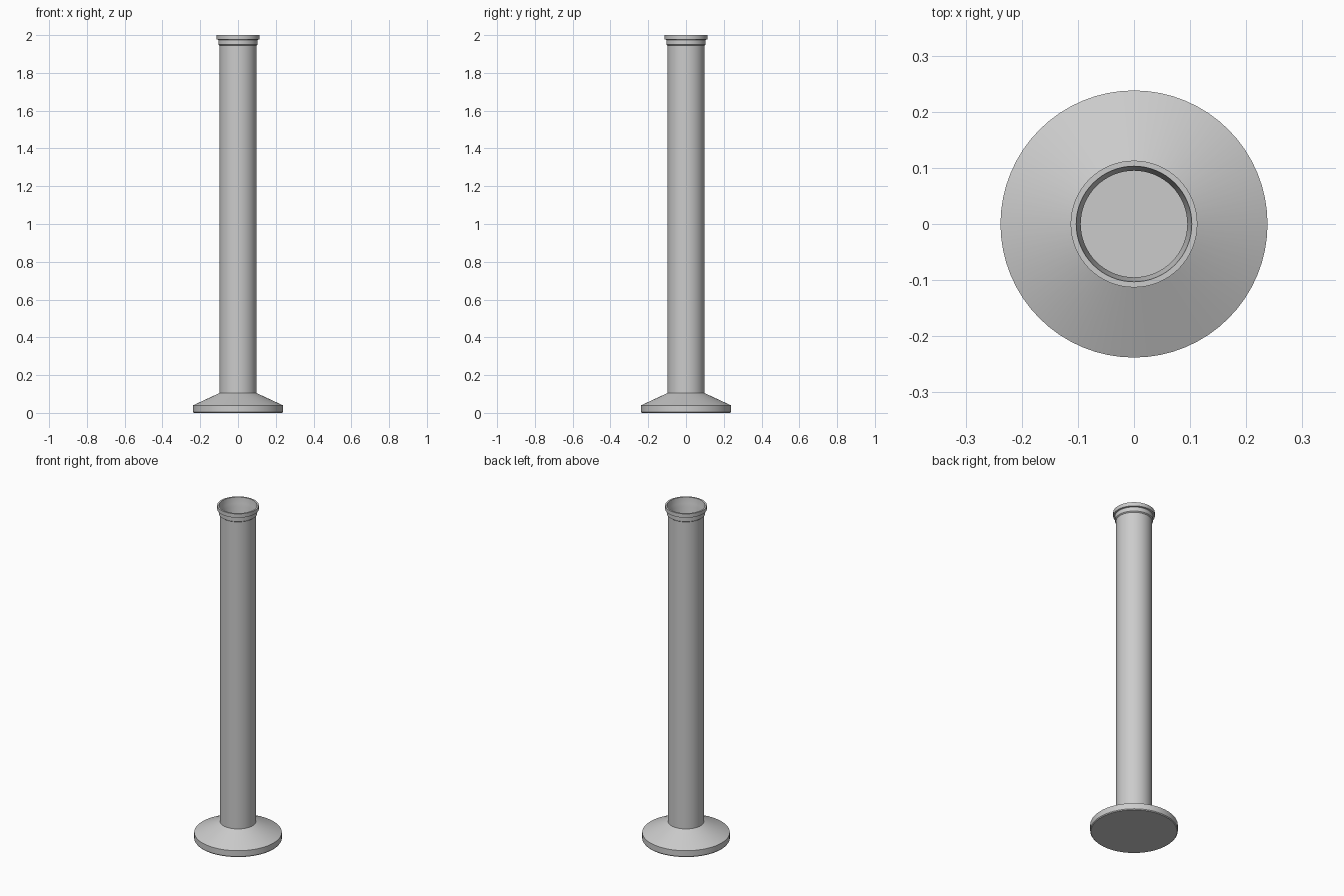
import bpy, bmesh
from math import radians, tau

if "Cube" in bpy.data.objects:
    bpy.data.objects.remove(bpy.data.objects["Cube"])


def lathe(name, profile, steps=64):
    """Spin an (r, z) profile around the z axis; r = 0 closes on the axis."""
    bm = bmesh.new()
    verts = [bm.verts.new((r, 0, z)) for r, z in profile]
    edges = [bm.edges.new(pair) for pair in zip(verts, verts[1:])]
    bmesh.ops.spin(bm, geom=verts + edges, cent=(0, 0, 0), axis=(0, 0, 1),
                   angle=tau, steps=steps, use_duplicate=False)
    bmesh.ops.remove_doubles(bm, verts=bm.verts, dist=1e-5)
    bmesh.ops.recalc_face_normals(bm, faces=bm.faces)
    mesh = bpy.data.meshes.new(name)
    bm.to_mesh(mesh)
    bm.free()
    obj = bpy.data.objects.new(name, mesh)
    bpy.context.collection.objects.link(obj)
    bpy.ops.object.select_all(action='DESELECT')
    obj.select_set(True)
    bpy.context.view_layer.objects.active = obj
    bpy.ops.object.shade_smooth_by_angle(angle=radians(25))
    return obj


# One continuous vessel: foot, tube, flared collar, lip and hollow inside
lathe("measuring_cylinder", [
    (0, 0), (0.234, 0), (0.238, 0.005), (0.238, 0.04),   # foot
    (0.098, 0.105), (0.098, 1.945),                      # outer tube
    (0.104, 1.95), (0.104, 1.975),                       # collar
    (0.113, 1.977), (0.113, 2.0), (0.103, 2.0),          # lip
    (0.100, 1.965), (0.095, 1.945),                      # inner flare
    (0.095, 0.105), (0, 0.105),                          # bore and floor
])
